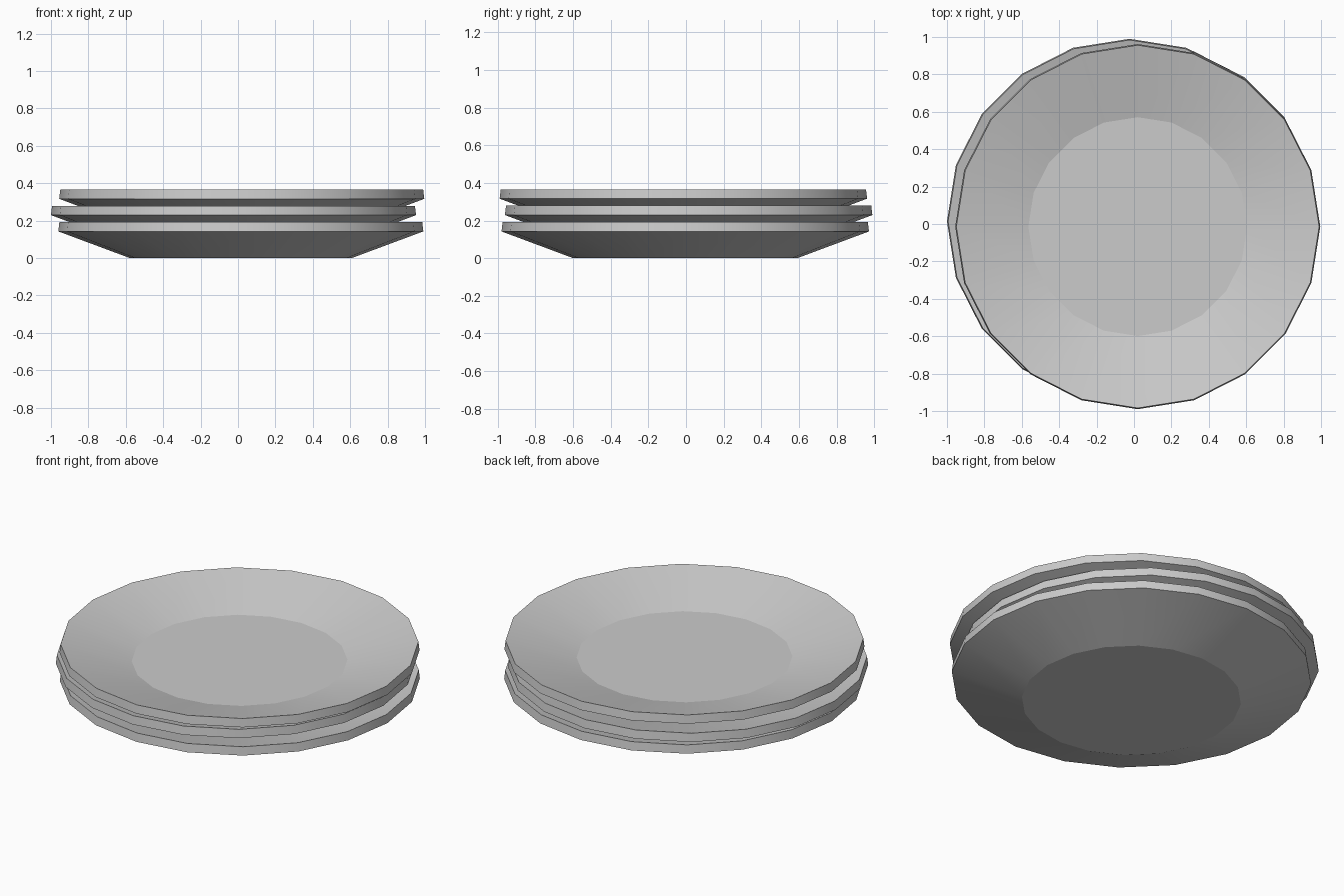
import bpy, bmesh, math

if "Cube" in bpy.data.objects:
    bpy.data.objects.remove(bpy.data.objects["Cube"])

SIDES = 20
# (radius, z) profile: base, underside edge, rim, inner well
PROFILE = [(0.595, 0.0), (0.976, 0.142), (0.970, 0.192), (0.585, 0.088)]


def plate(name, x, y, z):
    bm = bmesh.new()
    rings = []
    for r, h in PROFILE:
        rings.append([bm.verts.new((r * math.cos(2 * math.pi * i / SIDES),
                                    r * math.sin(2 * math.pi * i / SIDES), h))
                      for i in range(SIDES)])
    # side bands
    for a, b in zip(rings, rings[1:]):
        for i in range(SIDES):
            j = (i + 1) % SIDES
            bm.faces.new((a[i], a[j], b[j], b[i]))
    # base and well discs
    bm.faces.new(rings[0][::-1])
    bm.faces.new(rings[-1])
    # smooth around each band, crisp between bands
    for f in bm.faces:
        f.smooth = True
    for ring in rings:
        for i in range(SIDES):
            bm.edges.get((ring[i], ring[(i + 1) % SIDES])).smooth = False
    mesh = bpy.data.meshes.new(name)
    bm.to_mesh(mesh)
    bm.free()
    ob = bpy.data.objects.new(name, mesh)
    ob.location = (x, y, z)
    bpy.context.collection.objects.link(ob)


# stack of three slightly offset plates
plate("bottom_plate", 0.015, -0.004, 0.0)
plate("middle_plate", -0.024, 0.014, 0.087)
plate("top_plate", 0.020, -0.014, 0.174)
